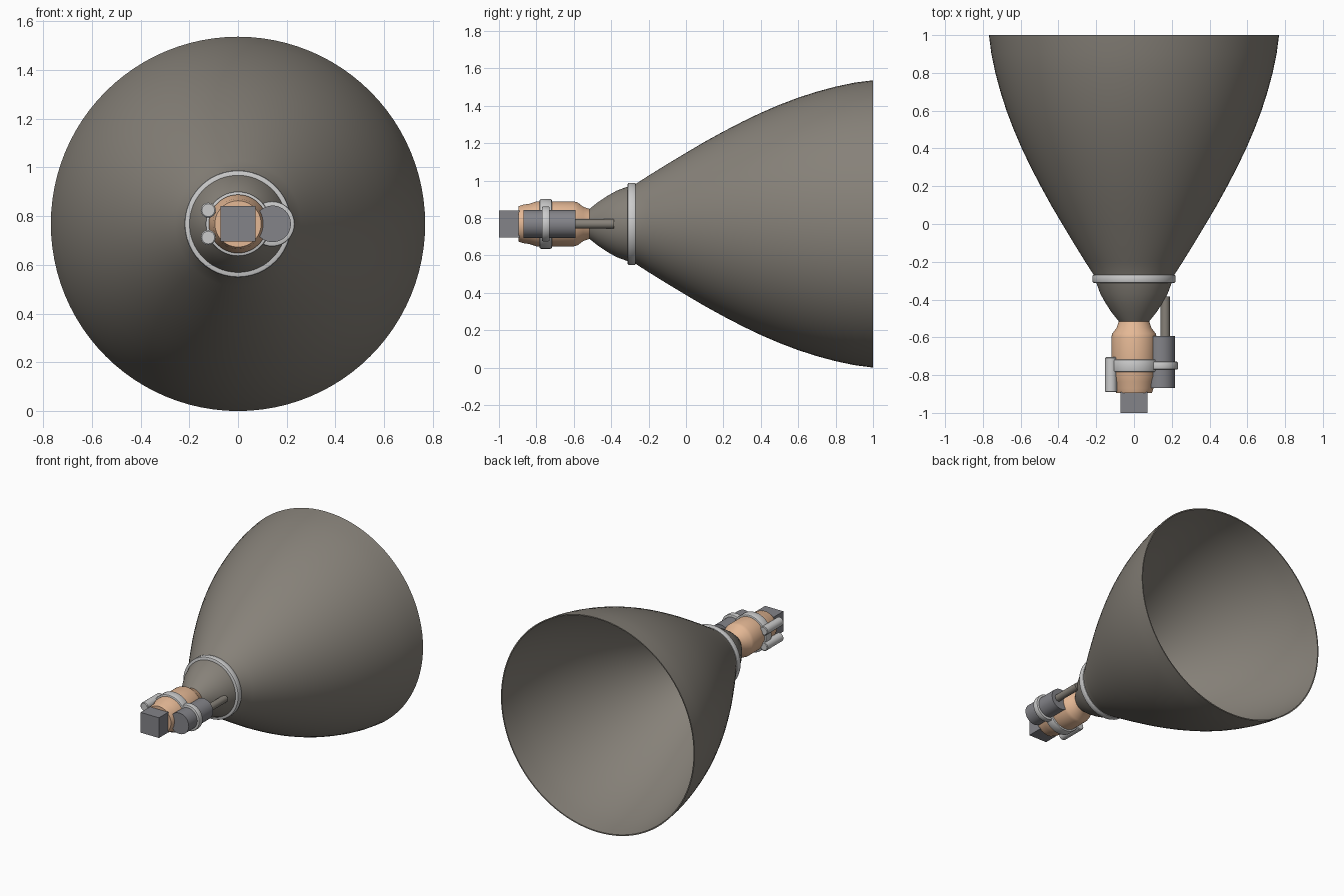
import bpy, bmesh
from math import sin, cos, pi, radians

if "Cube" in bpy.data.objects:
    bpy.data.objects.remove(bpy.data.objects["Cube"])

CZ = 0.768  # height of the engine axis


def material(name, rgb):
    m = bpy.data.materials.new(name)
    m.diffuse_color = (*rgb, 1)
    m.use_nodes = True
    m.node_tree.nodes["Principled BSDF"].inputs["Base Color"].default_value = m.diffuse_color
    return m


DARK = material("dark_metal", (0.24, 0.22, 0.19))
COPPER = material("copper", (0.78, 0.48, 0.30))
STEEL = material("steel", (0.23, 0.23, 0.25))
LIGHT = material("light_metal", (0.56, 0.58, 0.59))


def finish(bm, name, mat):
    bmesh.ops.recalc_face_normals(bm, faces=bm.faces)
    me = bpy.data.meshes.new(name)
    bm.to_mesh(me)
    bm.free()
    ob = bpy.data.objects.new(name, me)
    bpy.context.collection.objects.link(ob)
    me.materials.append(mat)
    bpy.ops.object.select_all(action='DESELECT')
    ob.select_set(True)
    bpy.context.view_layer.objects.active = ob
    bpy.ops.object.shade_smooth_by_angle(angle=radians(35))
    return ob


def lathe(name, profile, mat, x=0, z=CZ, n=48, loop=False):
    """Revolve (y, radius) points around a y-parallel axis."""
    bm = bmesh.new()
    rings = [[bm.verts.new((x + r * cos(2 * pi * i / n), y, z + r * sin(2 * pi * i / n)))
              for i in range(n)] for y, r in profile]
    pairs = list(zip(rings, rings[1:]))
    if loop:
        pairs.append((rings[-1], rings[0]))
    else:
        bm.faces.new(rings[0])
        bm.faces.new(rings[-1])
    for a, b in pairs:
        for i in range(n):
            j = (i + 1) % n
            bm.faces.new((a[i], a[j], b[j], b[i]))
    return finish(bm, name, mat)


def band(name, y, width, r_in, r_out, x=0):
    """Ring with rounded outer edges."""
    h, c = width / 2, min(width, r_out - r_in) * 0.3
    prof = [(y - h, r_in), (y - h, r_out - c), (y - h + c * 0.3, r_out - c * 0.3),
            (y - h + c, r_out), (y + h - c, r_out), (y + h - c * 0.3, r_out - c * 0.3),
            (y + h, r_out - c), (y + h, r_in)]
    return lathe(name, prof, LIGHT, x, loop=True)


# Bell nozzle: thin shell with an open mouth at the back
outer = [(-0.52, 0.077), (-0.47, 0.117), (-0.42, 0.15), (-0.37, 0.178), (-0.31, 0.2),
         (-0.27, 0.213), (-0.2, 0.258), (-0.1, 0.32), (0, 0.38), (0.1, 0.439),
         (0.2, 0.494), (0.3, 0.546), (0.4, 0.594), (0.5, 0.637), (0.6, 0.675),
         (0.7, 0.707), (0.8, 0.734), (0.9, 0.755), (1, 0.768)]
inner = [(y, r - 0.008) for y, r in reversed(outer)]
lathe("nozzle", outer + inner, DARK, n=96, loop=True)
band("nozzle_ring", -0.29, 0.045, 0.19, 0.22)

# Combustion chamber with tapered neck and its clamp
lathe("chamber", [(-0.895, 0.095), (-0.87, 0.103), (-0.835, 0.108), (-0.80, 0.12),
                  (-0.60, 0.12), (-0.58, 0.115), (-0.55, 0.092), (-0.515, 0.08)], COPPER)
band("chamber_clamp", -0.75, 0.066, 0.11, 0.133)

# Side pump, its clamp and outlet pipe
lathe("pump", [(-0.868, 0.075), (-0.592, 0.075)], STEEL, x=0.142)
band("pump_clamp", -0.75, 0.042, 0.07, 0.093, x=0.14)
lathe("pump_pipe", [(-0.60, 0.025), (-0.385, 0.025)], DARK, x=0.165, n=24)

# Pair of small bottles on the other side
for side, dz in (("upper", 0.056), ("lower", -0.056)):
    lathe(side + "_bottle", [(-0.89, 0.026), (-0.886, 0.031), (-0.709, 0.031), (-0.705, 0.026)],
          LIGHT, x=-0.122, z=CZ + dz, n=24)

# Square mounting block at the front
bm = bmesh.new()
bmesh.ops.create_cube(bm, size=1)
for v in bm.verts:
    v.co.x *= 0.145
    v.co.y = v.co.y * 0.11 - 0.945
    v.co.z = v.co.z * 0.145 + CZ
finish(bm, "mounting_block", STEEL)
